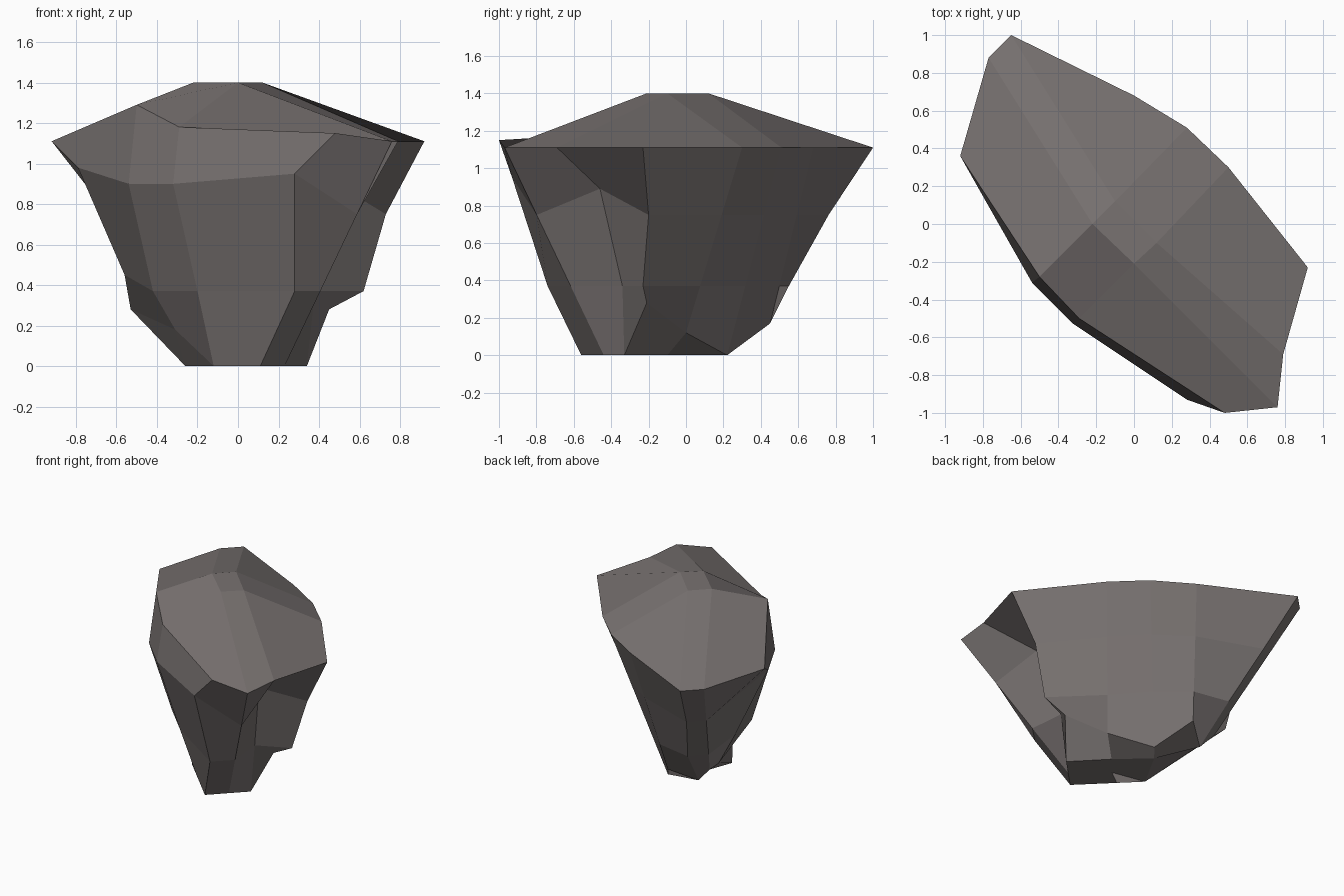
import bpy, bmesh
from mathutils import Vector

if "Cube" in bpy.data.objects:
    bpy.data.objects.remove(bpy.data.objects["Cube"])

# Columns around the boulder: rim point and foot point
RIM = dict(
    W=(-.92, .36, 1.11), A=(-.50, -.28, 1.29), B=(-.29, -.50, 1.18), C=(.48, -1.0, 1.15),
    P2=(.76, -.97, 1.11), P3=(.79, -.69, 1.11), P4=(.92, -.23, 1.11), Q1=(.50, .30, 1.11),
    Q2=(.28, .51, 1.11), Q3=(0, .68, 1.11), T=(-.65, 1.0, 1.11), U=(-.77, .88, 1.11))
FOOT = dict(
    W=(-.53, .36, .28), A=(-.31, -.12, .18), B=(-.12, -.33, 0), C=(.11, -.56, 0),
    P2=(.23, -.44, 0), P3=(.34, -.33, 0), P4=(.45, -.21, .28), Q1=(.24, 0, .12),
    Q2=(0, .22, 0), Q3=(-.16, .45, .17), T=(-.33, .32, .08), U=(-.44, .34, .20))

# Columns that bulge or notch instead of running straight
UPPER = dict(W=(-.79, .13, .98), A=(-.54, -.31, .90), B=(-.32, -.53, .90),
             C=(.28, -.93, .95), P3=(.50, -.46, .89), P4=(.73, -.20, .75))
LOWER = dict(W=(-.56, .20, .45), A=(-.42, -.20, .37), B=(-.20, -.42, .37), C=(.28, -.74, .37),
             P3=(.38, -.34, .37), P4=(.62, -.23, .37), T=(-.40, .55, .37))

# Inner corners of the top plateau and the flat base
CROWN = dict(a=(-.22, 0, 1.4), b=(0, -.21, 1.4), c=(.12, -.10, 1.4), d=(-.10, .12, 1.4))
BASE = dict(a=(-.26, -.19, 0), b=(0, -.24, 0), c=(.12, -.10, 0), d=(-.10, .10, 0))
GRID = ["W A B C", "U a b P2", "T d c P3", "Q3 Q2 Q1 P4"]


def at_height(name, z):
    lo, hi = Vector(FOOT[name]), Vector(RIM[name])
    return lo.lerp(hi, (z - lo.z) / (hi.z - lo.z))


bm = bmesh.new()
names = list(RIM)
rings = [
    {n: bm.verts.new(FOOT[n]) for n in names},
    {n: bm.verts.new(LOWER.get(n) or at_height(n, .37)) for n in names},
    {n: bm.verts.new(UPPER.get(n) or at_height(n, .75)) for n in names},
    {n: bm.verts.new(RIM[n]) for n in names},
]

# Side walls
for low, high in zip(rings, rings[1:]):
    for i, n in enumerate(names):
        m = names[(i + 1) % len(names)]
        bm.faces.new((low[n], low[m], high[m], high[n]))

# Top and bottom caps as three by three patches
grid = [row.split() for row in GRID]
for ring, inner in ((rings[3], CROWN), (rings[0], BASE)):
    pts = dict(ring)
    pts.update({k: bm.verts.new(v) for k, v in inner.items()})
    for r in range(3):
        for c in range(3):
            bm.faces.new([pts[k] for k in (grid[r][c], grid[r][c + 1],
                                           grid[r + 1][c + 1], grid[r + 1][c])])
bmesh.ops.recalc_face_normals(bm, faces=bm.faces)

mesh = bpy.data.meshes.new("boulder")
bm.to_mesh(mesh)
bm.free()

# Warm grey stone
stone = bpy.data.materials.new("warm grey stone")
stone.diffuse_color = (.19, .17, .166, 1)
stone.use_nodes = True
stone.node_tree.nodes["Principled BSDF"].inputs["Base Color"].default_value = stone.diffuse_color
mesh.materials.append(stone)
boulder = bpy.data.objects.new("boulder", mesh)
bpy.context.collection.objects.link(boulder)
